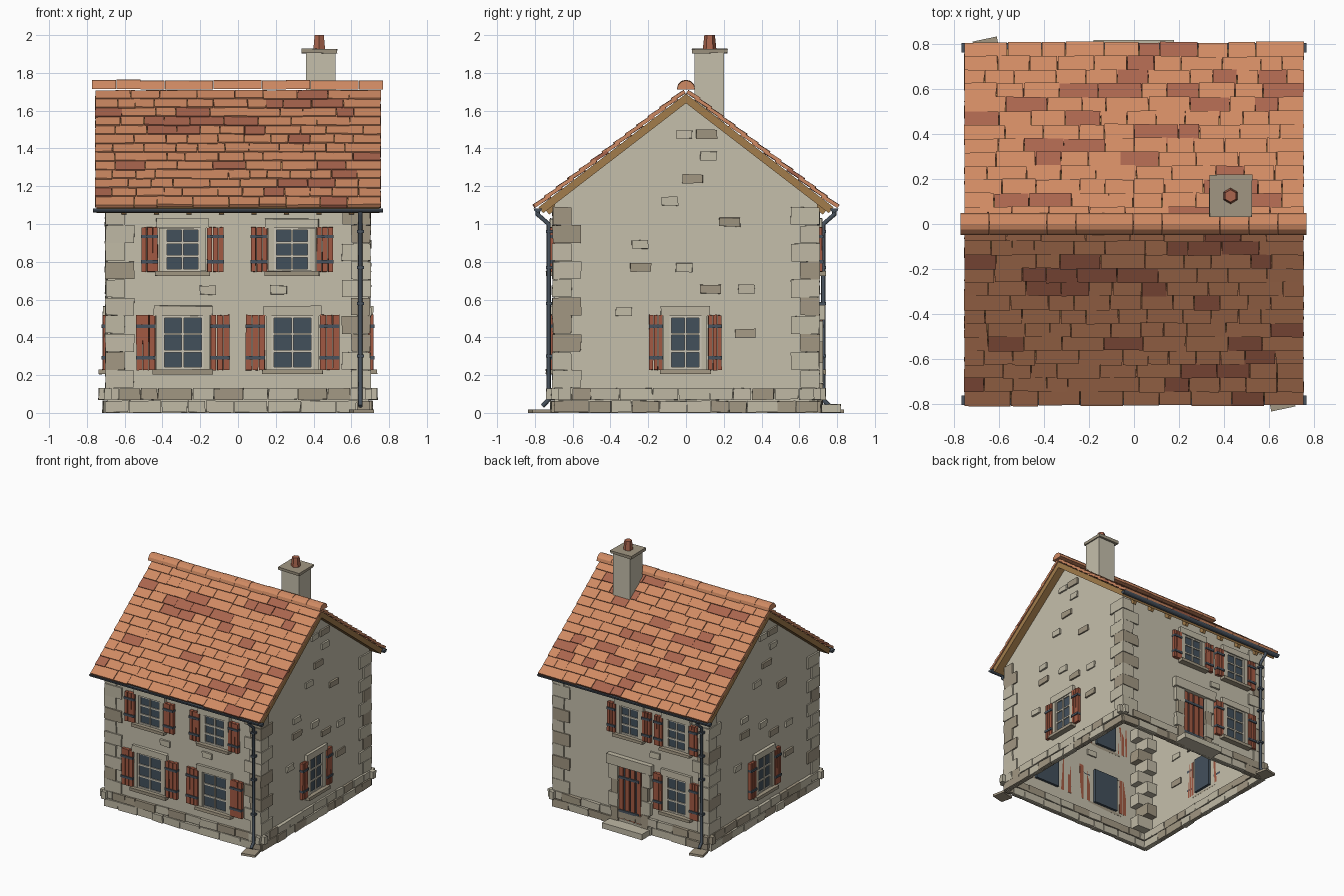
import bpy, bmesh, math, random
from mathutils import Matrix, Vector

random.seed(7)
cube = bpy.data.objects.get("Cube")
if cube:
    bpy.data.objects.remove(cube)

COLOURS = {
    "wall_plaster": (0.56, 0.52, 0.41),
    "light_stone": (0.53, 0.49, 0.38),
    "dark_stone": (0.36, 0.31, 0.225),
    "roof_tile": (0.63, 0.255, 0.125),
    "dark_tile": (0.40, 0.13, 0.075),
    "wood": (0.36, 0.2, 0.07),
    "dark_metal": (0.065, 0.085, 0.11),
    "window_glass": (0.055, 0.08, 0.105),
    "red_paint": (0.36, 0.10, 0.055),
    "window_frame": (0.6, 0.56, 0.46),
}
MATS = {}
for mat_name, rgb in COLOURS.items():
    m = bpy.data.materials.new(mat_name)
    m.use_nodes = True
    m.diffuse_color = (*rgb, 1)
    m.node_tree.nodes["Principled BSDF"].inputs["Base Color"].default_value = (*rgb, 1)
    MATS[mat_name] = m

HX, HY = 0.69, 0.695          # half sizes of the walls
PITCH = math.atan(0.77)
RIDGE = 1.69


class Part:
    """Collects coloured solids into one mesh object."""
    def __init__(self, name):
        self.name, self.bm, self.used = name, bmesh.new(), []

    def paint(self, verts, mat):
        if mat not in self.used:
            self.used.append(mat)
        for f in {f for v in verts for f in v.link_faces}:
            f.material_index = self.used.index(mat)

    def box(self, x, y, z, mat, frame=Matrix(), jitter=0.0):
        """Box from (min, max) pairs, placed by a frame matrix."""
        verts = bmesh.ops.create_cube(self.bm, size=1)["verts"]
        for v in verts:
            p = Vector([a + (b - a) * (c + 0.5) for (a, b), c in zip((x, y, z), v.co)])
            p += Vector([random.uniform(-jitter, jitter) for _ in range(3)])
            v.co = frame @ p
        self.paint(verts, mat)

    def prism(self, profile, x0, x1, mat, frame=Matrix()):
        """Profile of (y, z) points extruded along x."""
        ends = [[self.bm.verts.new(frame @ Vector((x, y, z))) for y, z in profile] for x in (x0, x1)]
        n = len(profile)
        self.bm.faces.new(ends[0])
        self.bm.faces.new(ends[1][::-1])
        for i in range(n):
            j = (i + 1) % n
            self.bm.faces.new((ends[0][j], ends[0][i], ends[1][i], ends[1][j]))
        self.paint(ends[0] + ends[1], mat)

    def done(self):
        bmesh.ops.recalc_face_normals(self.bm, faces=self.bm.faces)
        mesh = bpy.data.meshes.new(self.name)
        self.bm.to_mesh(mesh)
        self.bm.free()
        for mat in self.used:
            mesh.materials.append(MATS[mat])
        obj = bpy.data.objects.new(self.name, mesh)
        bpy.context.collection.objects.link(obj)
        return obj


# Wall frames: local x along the wall, local -y outward
def wall_frame(turns, dist):
    return Matrix.Rotation(turns * math.pi / 2, 4, "Z") @ Matrix.Translation((0, -dist, 0))


FRONT, RIGHT, BACK, LEFT = [wall_frame(i, d) for i, d in enumerate((HY, HX, HY, HX))]
HALF_TURN = Matrix.Rotation(math.pi, 4, "Z")

# Wall shell, open underneath
walls = Part("walls")
eave = 1.66 - 0.77 * HY
walls.prism([(-HY, 0), (HY, 0), (HY, eave), (0, 1.66), (-HY, eave)], -HX, HX, "wall_plaster")
walls.bm.normal_update()
floor = [f for f in walls.bm.faces if all(v.co.z < 0.01 for v in f.verts)]
bmesh.ops.delete(walls.bm, geom=floor, context="FACES")
walls.done()

# Two foundation courses round the house
base = Part("foundation_stones")
for frame in (FRONT, RIGHT, BACK, LEFT):
    for half, z in ((0.70, 0.0), (0.74, 0.067)):
        x = -half
        while x < half - 0.01:
            end = x + random.uniform(0.09, 0.19)
            if half - end < 0.07:
                end = half
            out = random.uniform(0.015, 0.027)
            mat = random.choice(("light_stone", "dark_stone"))
            base.box((x + 0.002, end - 0.002), (-out, 0.02), (z + 0.003, z + 0.063), mat, frame, 0.003)
            x = end
base.done()

# Corner stones, long and short in turn
quoins = Part("corner_stones")
for sx in (-1, 1):
    for sy in (-1, 1):
        for i in range(10):
            z = 0.132 + i * 0.096
            lx, ly = (0.14, 0.09) if (i + (sx * sy > 0)) % 2 else (0.09, 0.14)
            xs = sorted((sx * (HX + 0.012), sx * (HX - lx)))
            ys = sorted((sy * (HY + 0.012), sy * (HY - ly)))
            mat = random.choice(("light_stone", "light_stone", "dark_stone"))
            quoins.box(xs, ys, (z, z + 0.093), mat, jitter=0.003)
quoins.done()

# Scattered stones showing through the plaster
stones = Part("wall_stones")
GABLE = ((-.01, 1.475, 0), (.11, 1.475, 1), (.12, 1.36, 0), (.035, 1.24, 1), (-.085, 1.12, 0),
         (.23, 1.01, 1), (-.245, .89, 0), (-.24, .77, 1), (-.01, .77, 0), (.13, .655, 1),
         (.32, .655, 0), (-.33, .535, 0), (.315, .42, 1))
ROW = ((-.16, .65, 0), (.215, .65, 0))
for frame, spots in ((FRONT, ROW), (RIGHT, GABLE), (BACK, ROW[1:]), (LEFT, GABLE)):
    for u, z, dark in spots:
        w = 0.055 if dark else 0.043
        stones.box((u - w, u + w), (-0.014, 0.01), (z - 0.023, z + 0.023),
                   "dark_stone" if dark else "light_stone", frame, 0.003)
stones.done()


# Windows with stone surround and plank shutters
def window(name, frame, u, z0, z1, w, shutter):
    p = Part(name)
    h, bar = w / 2, 0.006

    def add(x, out, z, mat, jitter=0.0, back=0.0):
        p.box((u + x[0], u + x[1]), (-out, back), z, mat, frame, jitter)

    add((-h, h), 0.006, (z0, z1), "window_glass", back=0.02)
    for x in (-h + bar, 0, h - bar):
        add((x - bar, x + bar), 0.016, (z0, z1), "window_frame")
    for i in range(4):
        z = z0 + bar + (z1 - z0 - 2 * bar) * i / 3
        add((-h, h), 0.014, (z - bar, z + bar), "window_frame")
    for s in (-1, 1):
        add(sorted((s * h, s * (h + 0.03))), 0.02, (z0, z1), "light_stone")
    add((-h - 0.045, h + 0.045), 0.026, (z1, z1 + 0.05), "light_stone", 0.003)
    add((-h - 0.05, h + 0.05), 0.046, (z0 - 0.025, z0), "dark_stone", 0.002)
    for s in (-1, 1):
        start, plank = h + 0.034, shutter / 3
        for i in range(3):
            a = start + i * plank
            add(sorted((s * (a + 0.002), s * (a + plank - 0.002))), 0.026, (z0 - 0.003, z1 + 0.003),
                "red_paint", 0.002)
        for f in (0.22, 0.80):
            z = z0 + (z1 - z0) * f
            add(sorted((s * start, s * (start + shutter))), 0.033, (z - 0.009, z + 0.009), "dark_metal")
    p.done()


window("front_lower_window_right", FRONT, -0.292, 0.23, 0.515, 0.22, 0.105)
window("front_lower_window_left", FRONT, 0.288, 0.23, 0.515, 0.22, 0.105)
window("front_upper_window_right", FRONT, -0.294, 0.75, 0.98, 0.19, 0.09)
window("front_upper_window_left", FRONT, 0.286, 0.75, 0.98, 0.19, 0.09)
window("left_window", RIGHT, -0.003, 0.23, 0.515, 0.17, 0.075)
window("right_window", LEFT, 0.0, 0.23, 0.515, 0.17, 0.075)
window("back_lower_window", BACK, 0.41, 0.23, 0.515, 0.18, 0.075)
window("back_upper_window_right", BACK, 0.41, 0.75, 0.98, 0.17, 0.075)
window("back_upper_window_left", BACK, -0.01, 0.75, 0.98, 0.17, 0.075)

# Back door: planks on a dark panel, jambs, lintel and step
door = Part("back_door")
door.box((-0.105, 0.105), (-0.006, 0.02), (0.04, 0.49), "window_glass", BACK)
for i in range(4):
    x = -0.1 + i * 0.0515
    door.box((x, x + 0.037), (-0.018, 0), (0.045, 0.485), "red_paint", BACK)
for z in (0.13, 0.40):
    door.box((-0.1, 0.08), (-0.024, 0), (z - 0.01, z + 0.01), "dark_metal", BACK)
for s in (-1, 1):
    for i in range(4):
        z = 0.045 + i * 0.111
        xs = sorted((s * 0.105, s * (0.185 if i % 2 else 0.165)))
        door.box(xs, (-0.03, 0.01), (z, z + 0.109), "light_stone" if i % 2 else "dark_stone", BACK, 0.002)
door.box((-0.2, 0.2), (-0.04, 0.01), (0.49, 0.57), "light_stone", BACK, 0.003)
door.box((-0.18, 0.18), (-0.125, 0.01), (0, 0.045), "light_stone", BACK, 0.002)
door.done()

# Roof: wooden deck, rafter ends, overlapping tile rows
deck, rafters, tiles = Part("roof_deck"), Part("rafter_ends"), Part("roof_tiles")
for turn in (Matrix(), HALF_TURN):
    slope = turn @ Matrix.Translation((0, 0, RIDGE)) @ Matrix.Rotation(-PITCH, 4, "X")
    deck.box((-0.75, 0.75), (0, 0.985), (-0.04, 0), "wood", slope)
    for i in range(8):
        x = -0.6 + i * 0.172
        rafters.box((x - 0.013, x + 0.013), (0.86, 0.965), (-0.065, -0.03), "wood", slope)
    for row in range(13):
        low = (row + 1) * 0.077
        tilt = slope @ Matrix.Translation((0, low, 0.014)) @ Matrix.Rotation(math.radians(5), 4, "X")
        x, edge = -0.757, 0.757
        while x < edge - 0.01:
            end = x + random.uniform(0.09, 0.2)
            if edge - end < 0.07:
                end = edge
            mat = "dark_tile" if random.random() < 0.2 else "roof_tile"
            drop = random.uniform(-0.004, 0.004)
            tiles.box((x + 0.0015, end - 0.0015), (max(-0.1, -low), drop), (-0.004, 0.015), mat, tilt, 0.0015)
            x = end
for part in (deck, rafters, tiles):
    part.done()


def half_round(cy, cz, r, sign, steps=6):
    return [(cy + r * math.cos(math.pi * i / steps), cz + sign * r * math.sin(math.pi * i / steps))
            for i in range(steps + 1)]


# Ridge caps
ridge = Part("ridge_tiles")
for i in range(12):
    x = -0.773 + i * 0.1285
    ridge.prism(half_round(0, 1.713 + random.uniform(-0.003, 0.003), 0.048, 1), x, x + 0.127, "roof_tile")
ridge.done()

# Gutters, downpipes and splash stones, one set front and back
for turn, side in ((Matrix(), "front"), (HALF_TURN, "back")):
    gutter = Part(side + "_gutter")
    gutter.prism(half_round(-0.785, 1.083, 0.022, -1), -0.768, 0.768, "dark_metal", turn)
    gutter.done()
    curve = bpy.data.curves.new(side + "_downpipe", "CURVE")
    curve.dimensions, curve.bevel_depth, curve.bevel_resolution = "3D", 0.012, 2
    curve.use_fill_caps = True
    path = [(-0.785, 1.07), (-0.785, 1.05), (-0.727, 1.0), (-0.727, 0.07), (-0.76, 0.035)]
    line = curve.splines.new("POLY")
    line.points.add(len(path) - 1)
    for pt, (y, z) in zip(line.points, path):
        pt.co = (*(turn @ Vector((0.648, y, z))), 1)
    curve.materials.append(MATS["dark_metal"])
    bpy.context.collection.objects.link(bpy.data.objects.new(side + "_downpipe", curve))
    fixings = Part(side + "_pipe_brackets")
    for z in (0.3, 0.58, 0.77, 0.96):
        fixings.box((0.63, 0.666), (-0.742, -0.70), (z - 0.008, z + 0.008), "dark_metal", turn)
    fixings.done()
    splash = Part(side + "_splash_stone")
    spin = turn @ Matrix.Translation((0.655, -0.775, 0)) @ Matrix.Rotation(math.radians(12), 4, "Z")
    splash.box((-0.055, 0.055), (-0.05, 0.05), (0, 0.018), "dark_stone", spin)
    splash.done()

# Chimney stack, cap and pot
chimney = Part("chimney")
chimney.box((0.36, 0.515), (0.045, 0.2), (1.48, 1.905), "wall_plaster")
chimney.box((0.335, 0.525), (0.03, 0.22), (1.903, 1.928), "dark_stone", jitter=0.003)
pot = bmesh.ops.create_cone(chimney.bm, cap_ends=True, segments=6, radius1=0.036, radius2=0.028, depth=0.075,
                            matrix=Matrix.Translation((0.43, 0.125, 1.9625)))["verts"]
chimney.paint(pot, "dark_tile")
chimney.done()
